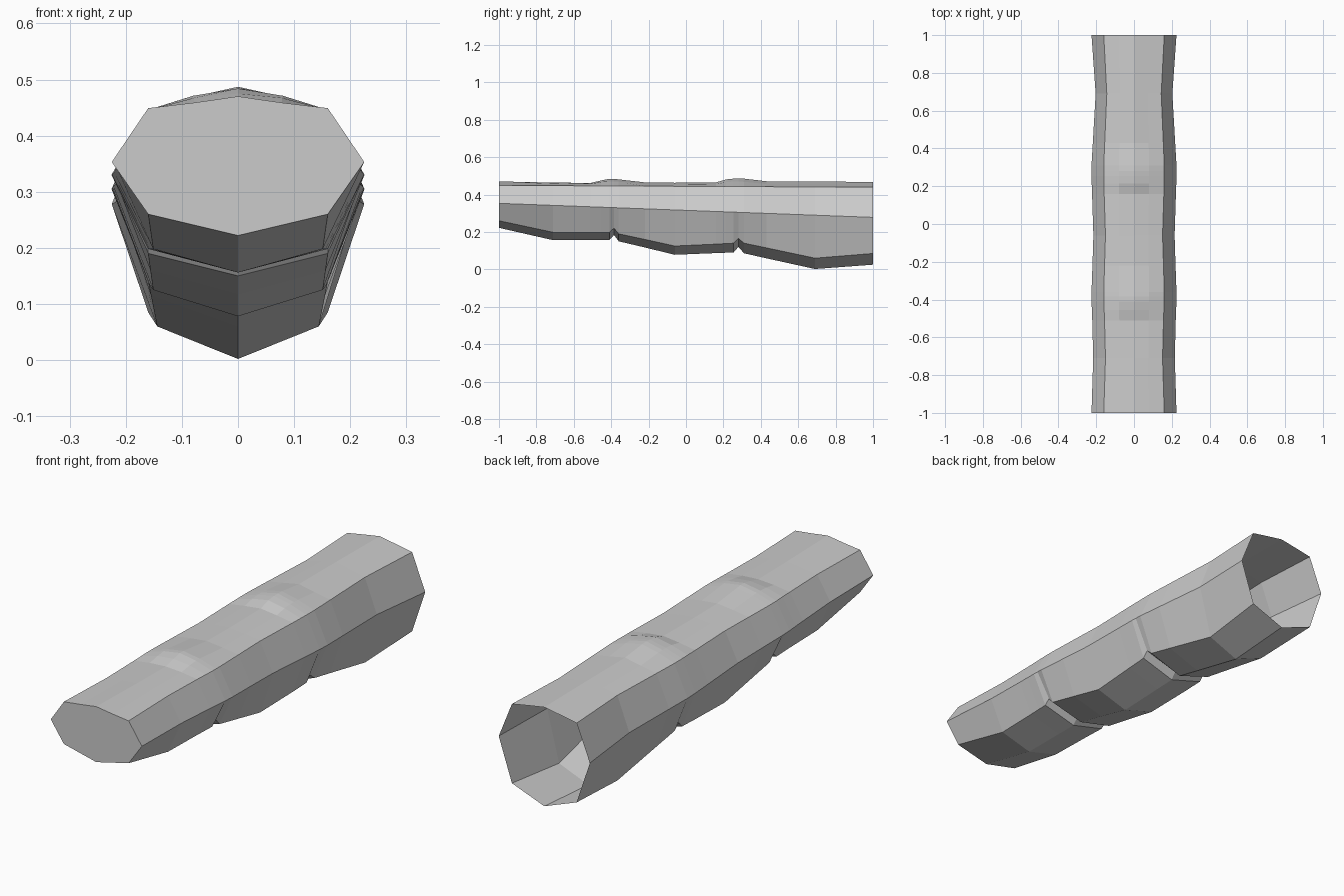
import bpy, bmesh

# Sections: y, half width, shoulder half width, top z, bump z, lower side z, bottom z
SECTIONS = [
    (-1.00, .225, .160, .470, .000, .260, .222),
    (-0.71, .216, .151, .464, .000, .198, .156),
    (-0.51, .221, .156, .462, .000, .198, .156),
    (-0.455, .223, .158, .475, .010, .198, .156),
    (-0.41, .225, .160, .484, .014, .198, .156),
    (-0.385, .225, .160, .484, .014, .220, .184),
    (-0.36, .225, .160, .481, .012, .190, .150),
    (-0.22, .220, .156, .465, .000, .160, .117),
    (-0.06, .215, .151, .463, .000, .125, .078),
    (0.16, .222, .158, .465, .000, .135, .087),
    (0.215, .224, .159, .481, .011, .138, .089),
    (0.255, .225, .160, .485, .014, .140, .091),
    (0.28, .225, .160, .487, .014, .166, .120),
    (0.31, .225, .160, .485, .013, .140, .086),
    (0.43, .218, .155, .471, .001, .115, .059),
    (0.69, .203, .144, .470, .000, .060, .002),
    (1.00, .225, .160, .467, .000, .085, .025),
]


def section(y, w, s, top, bump, low, bottom):
    t = (y + 1) / 2
    shoulder = .449 - .010 * t
    mid = .353 - .075 * t
    quarter = (.468 + shoulder) / 2 + bump
    right = [(s / 2, quarter), (s, shoulder), (w, mid), (s, low)]
    left = [(-x, z) for x, z in reversed(right)]
    return [(x, y, z) for x, z in [(0, top)] + right + [(0, bottom)] + left]


# Faceted finger lofted through its sections, closed tip and open root
bm = bmesh.new()
rings = [[bm.verts.new(p) for p in section(*s)] for s in SECTIONS]
for a, b in zip(rings, rings[1:]):
    for i in range(len(a)):
        j = (i + 1) % len(a)
        bm.faces.new((a[i], a[j], b[j], b[i]))
bm.faces.new(rings[0])
bmesh.ops.recalc_face_normals(bm, faces=bm.faces)
mesh = bpy.data.meshes.new("finger")
bm.to_mesh(mesh)
bm.free()
finger = bpy.data.objects.new("finger", mesh)
bpy.context.collection.objects.link(finger)
